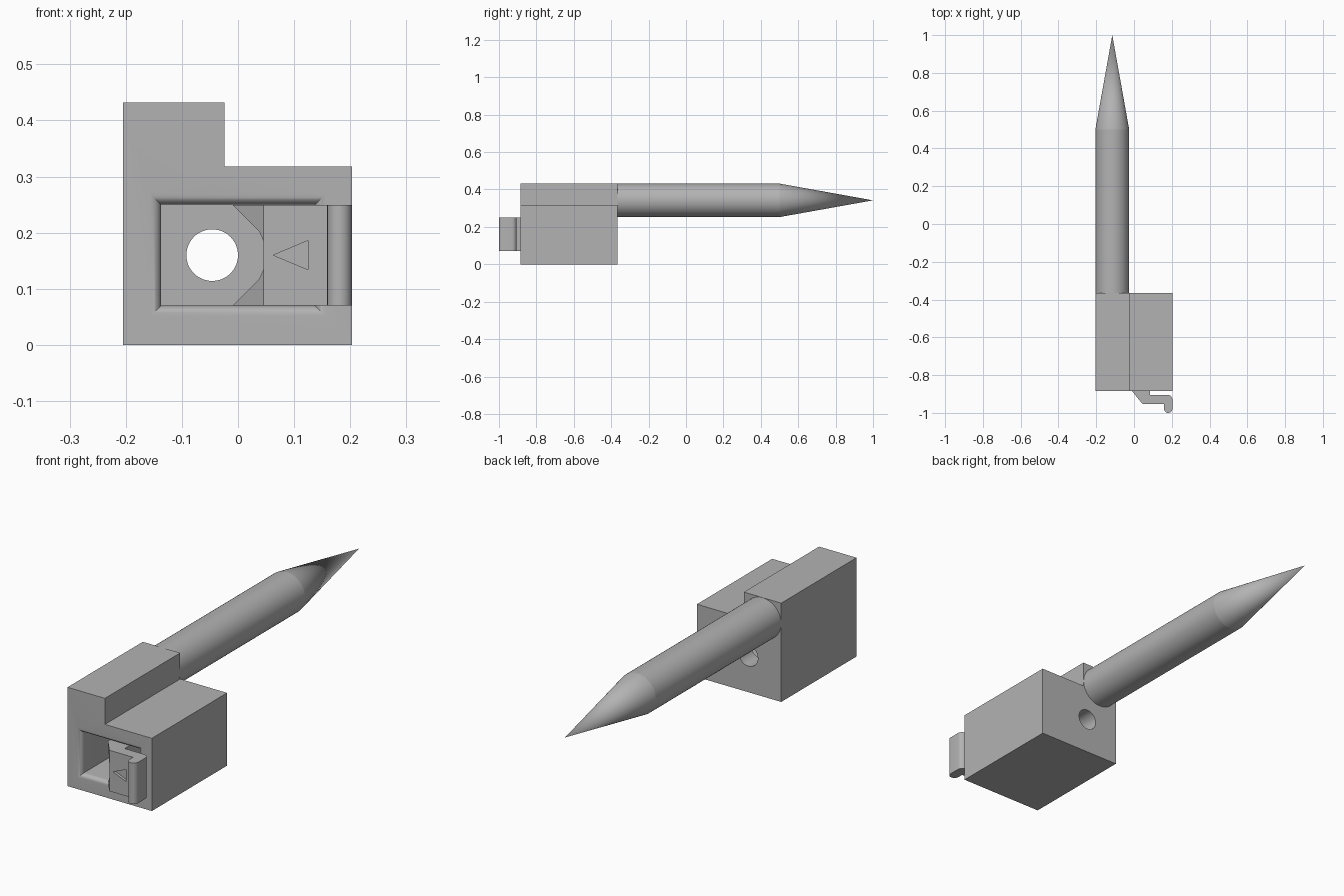
import bpy, bmesh, math

cube = bpy.data.objects.get("Cube")
if cube:
    bpy.data.objects.remove(cube, do_unlink=True)

grey = bpy.data.materials.new("plain grey")
grey.use_nodes = True
COLOUR = (0.45, 0.45, 0.45, 1)
grey.diffuse_color = COLOUR
grey.node_tree.nodes["Principled BSDF"].inputs["Base Color"].default_value = COLOUR

FRONT, BACK = -0.885, -0.365


def loft(name, rings):
    """Closed solid skinned through rings of matching point counts."""
    bm = bmesh.new()
    loops = [[bm.verts.new(p) for p in ring] for ring in rings]
    for a, b in zip(loops, loops[1:]):
        for i in range(len(a)):
            j = (i + 1) % len(a)
            bm.faces.new((a[i], a[j], b[j], b[i]))
    bm.faces.new(loops[0])
    bm.faces.new(loops[-1])
    bmesh.ops.recalc_face_normals(bm, faces=bm.faces)
    mesh = bpy.data.meshes.new(name)
    bm.to_mesh(mesh)
    bm.free()
    mesh.materials.append(grey)
    obj = bpy.data.objects.new(name, mesh)
    bpy.context.collection.objects.link(obj)
    return obj


def extrude_y(name, outline, y0, y1):
    return loft(name, [[(x, y, z) for x, z in outline] for y in (y0, y1)])


def circle(cx, cz, r, n=64):
    return [(cx + r * math.cos(math.tau * i / n), cz + r * math.sin(math.tau * i / n))
            for i in range(n)]


def activate(obj):
    bpy.ops.object.select_all(action='DESELECT')
    obj.select_set(True)
    bpy.context.view_layer.objects.active = obj


def cut(obj, cutter):
    cutter.hide_render = True
    mod = obj.modifiers.new("cut", 'BOOLEAN')
    mod.operation = 'DIFFERENCE'
    mod.solver = 'EXACT'
    mod.object = cutter
    activate(obj)
    bpy.ops.object.modifier_apply(modifier=mod.name)
    bpy.data.objects.remove(cutter, do_unlink=True)


def smooth(obj):
    activate(obj)
    bpy.ops.object.shade_smooth_by_angle(angle=math.radians(25))


# Stepped housing
L, R, STEP = -0.205, 0.203, -0.024
housing = extrude_y("housing", [(L, 0), (R, 0), (R, 0.318), (STEP, 0.318),
                                (STEP, 0.432), (L, 0.432)], FRONT, BACK)

# Front socket with a rounded lip
def socket_ring(grow, y):
    x0, x1, z0, z1 = -0.137 - grow, 0.137 + grow, 0.07 - grow, 0.25 + grow
    return [(x0, y, z0), (x1, y, z0), (x1, y, z1), (x0, y, z1)]

LIP = 0.02
rings = [socket_ring(LIP, FRONT - 0.02)]
for i in range(9):
    a = math.pi / 2 * i / 8
    rings.append(socket_ring(LIP * (1 - math.sin(a)), FRONT + LIP * (1 - math.cos(a))))
rings.append(socket_ring(0, -0.45))
cut(housing, loft("socket_cutter", rings))

# Round hole through the back wall
cut(housing, extrude_y("hole_cutter", circle(-0.046, 0.16, 0.046), -0.6, -0.3))
smooth(housing)

# Hooked latch: plan outline extruded upward
def arc(cx, cy, r, start, end, n=8):
    return [(cx + r * math.cos(math.radians(start + (end - start) * i / n)),
             cy + r * math.sin(math.radians(start + (end - start) * i / n)))
            for i in range(n + 1)]

plan = [(-0.01, -0.75), (-0.01, FRONT), (0.045, -0.953), (0.159, -0.953)]
plan += arc(0.181, -0.978, 0.022, 180, 360, 14)
plan += arc(0.178, -0.93, 0.025, 0, 90)
plan += [(0.085, -0.905), (0.085, -0.75)]
latch = loft("latch", [[(x, y, z) for x, y in plan] for z in (0.0705, 0.2495)])

# Notch in the latch ramp
cut(latch, extrude_y("notch_cutter", [(-0.03, 0.05), (-0.01, 0.07), (0.038, 0.118),
                                      (0.045, 0.134), (0.045, 0.186), (0.038, 0.202),
                                      (-0.01, 0.25), (-0.03, 0.27)], -1.1, -0.7))

# Engraved arrow
cut(latch, extrude_y("arrow_cutter", [(0.063, 0.16), (0.125, 0.134), (0.125, 0.186)],
                     -0.97, -0.941))
smooth(latch)

# Pointed rod
AXIS_X, AXIS_Z, RADIUS = -0.115, 0.342, 0.0895
shaft = extrude_y("rod_shaft", circle(AXIS_X, AXIS_Z, RADIUS), BACK - 0.01, 0.5)
smooth(shaft)
bpy.ops.mesh.primitive_cone_add(vertices=64, radius1=RADIUS, radius2=0, depth=0.5,
                                location=(AXIS_X, 0.75, AXIS_Z),
                                rotation=(-math.pi / 2, 0, 0))
tip = bpy.context.object
tip.name = "rod_tip"
tip.data.materials.append(grey)
smooth(tip)
